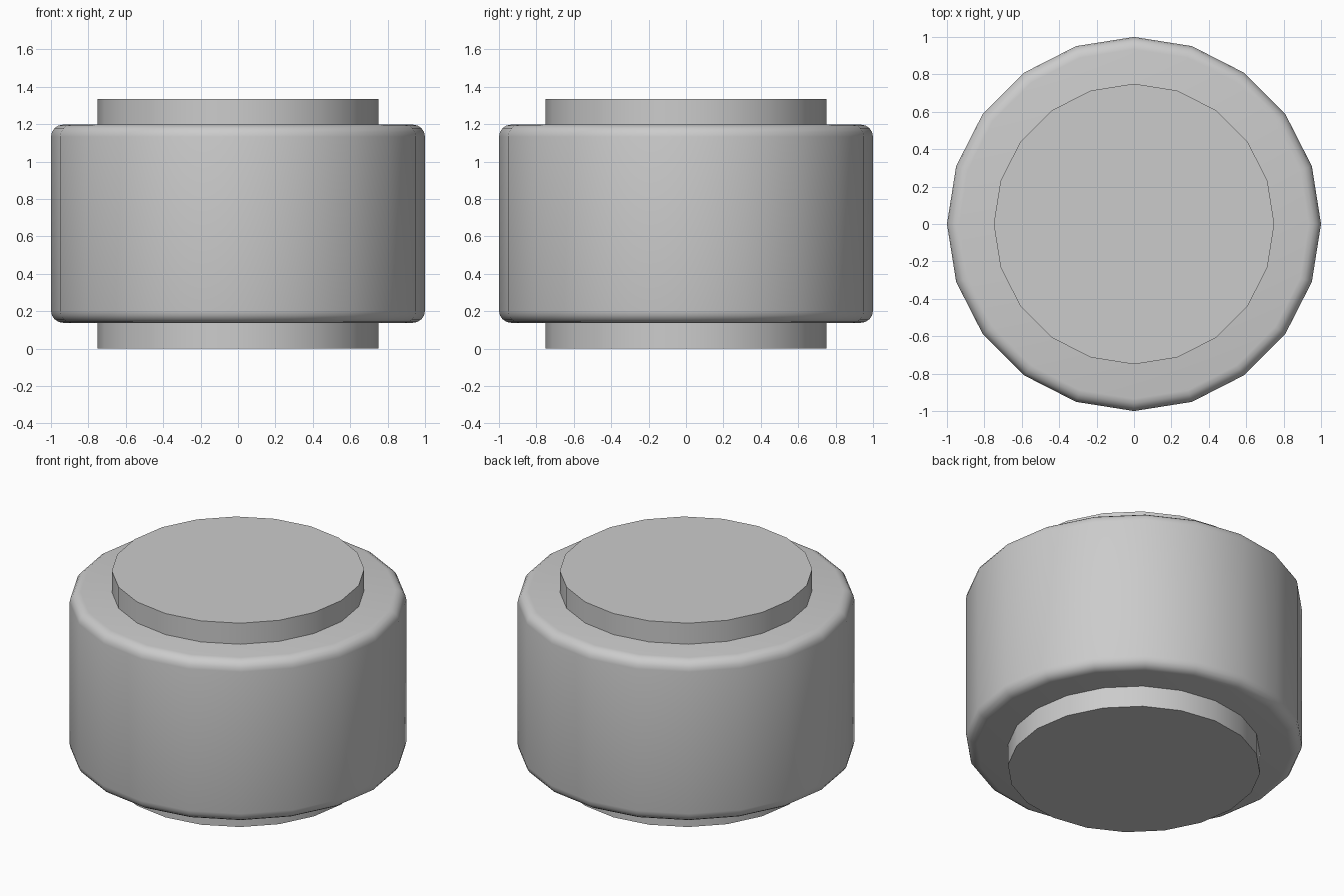
import bpy
import math

if "Cube" in bpy.data.objects:
    bpy.data.objects.remove(bpy.data.objects["Cube"])

SIDES = 20
HEIGHT = 1.336


def drum(name, radius, depth, bevel=0.0):
    """Upright 20-sided drum centred at mid height, with a vertex on each axis."""
    bpy.ops.mesh.primitive_cylinder_add(
        vertices=SIDES, radius=radius, depth=depth, location=(0, 0, HEIGHT / 2))
    obj = bpy.context.object
    obj.name = name
    if bevel:
        mod = obj.modifiers.new("rounded_rims", 'BEVEL')
        mod.width = bevel
        mod.segments = 4
        mod.limit_method = 'ANGLE'
        mod.angle_limit = math.radians(50)
        bpy.ops.object.modifier_apply(modifier=mod.name)
    bpy.ops.object.shade_smooth_by_angle(angle=math.radians(40))
    return obj


# Wide outer roller with rounded rims
drum("outer_roller", 1.0, 1.06, bevel=0.065)

# Narrower core that sticks out above and below
drum("inner_core", 0.75, HEIGHT)
